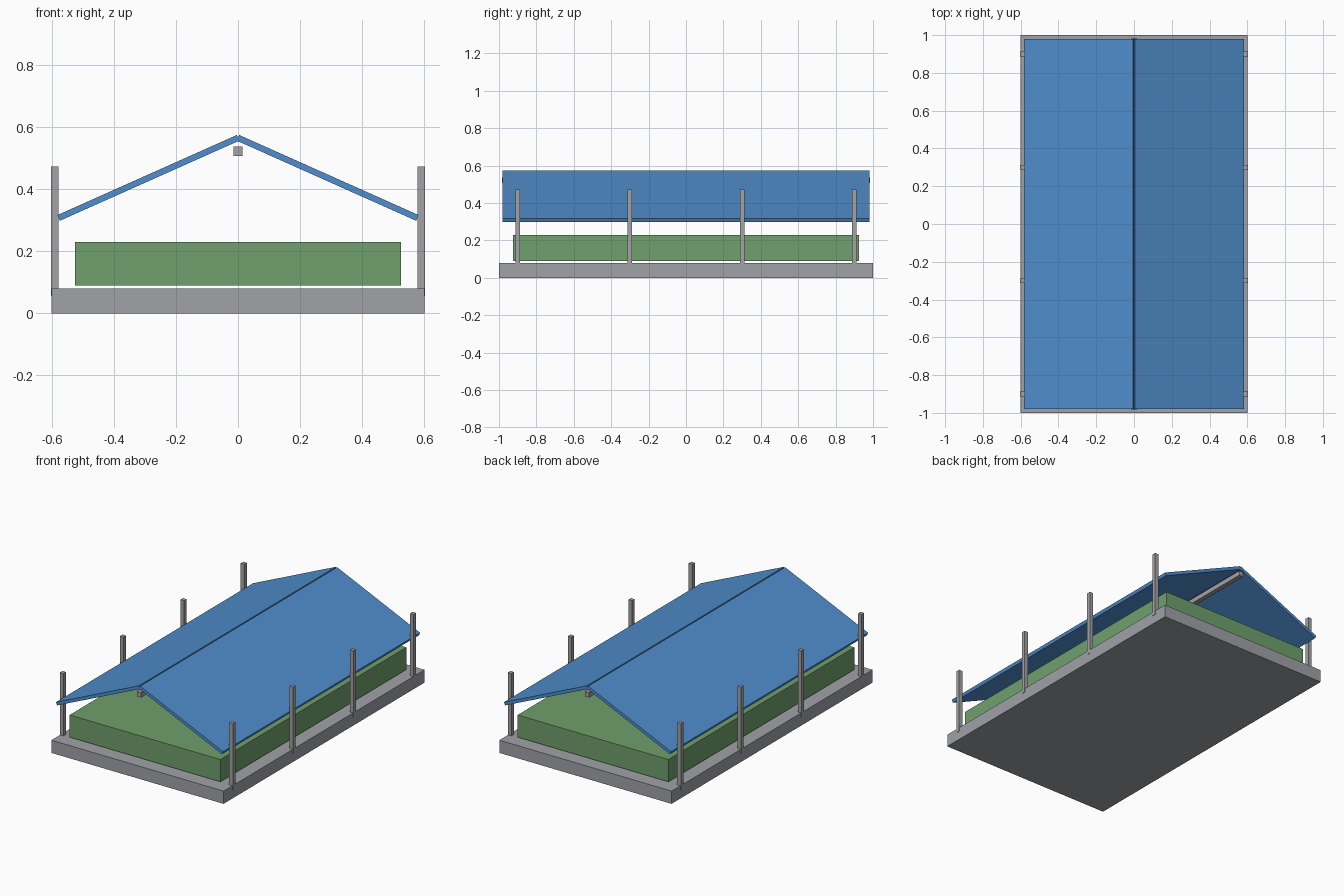
import bpy
import math

if "Cube" in bpy.data.objects:
    bpy.data.objects.remove(bpy.data.objects["Cube"])


def material(name, rgb):
    m = bpy.data.materials.new(name)
    m.diffuse_color = (*rgb, 1.0)
    m.use_nodes = True
    m.node_tree.nodes["Principled BSDF"].inputs["Base Color"].default_value = m.diffuse_color
    return m


CONCRETE = material("concrete grey", (0.35, 0.36, 0.39))
STEEL = material("steel grey", (0.37, 0.37, 0.38))
GREEN = material("leaf green", (0.16, 0.35, 0.15))
BLUE = material("roof blue", (0.08, 0.27, 0.61))


def box(name, size, centre, mat, tilt=0.0):
    bpy.ops.mesh.primitive_cube_add(size=1, location=centre)
    ob = bpy.context.object
    ob.name = name
    ob.scale = size
    ob.rotation_euler.y = tilt
    ob.data.materials.append(mat)
    return ob


# base slab and the raised bed floating just above it
box("base_slab", (1.2, 2.0, 0.08), (0, 0, 0.04), CONCRETE)
box("green_bed", (1.05, 1.85, 0.14), (0, 0, 0.16), GREEN)

# four posts along each long side, slightly proud of the slab
for side, label in ((-1, "left"), (1, "right")):
    for i, y in enumerate((-0.9, -0.3, 0.3, 0.9), 1):
        box(f"{label}_post_{i}", (0.025, 0.025, 0.417),
            (side * 0.59, y, 0.2635), STEEL)

# ridge beam under the roof
box("ridge_beam", (0.03, 1.97, 0.03), (0, 0, 0.522), STEEL)

# two tilted roof panels meeting at the ridge
run, eave_z, ridge_z = 0.578, 0.307, 0.565
angle = math.atan2(ridge_z - eave_z, run)
for side, label in ((-1, "left"), (1, "right")):
    box(f"{label}_roof_panel", (run / math.cos(angle), 1.96, 0.02),
        (side * run / 2, 0, (eave_z + ridge_z) / 2), BLUE, side * angle)
